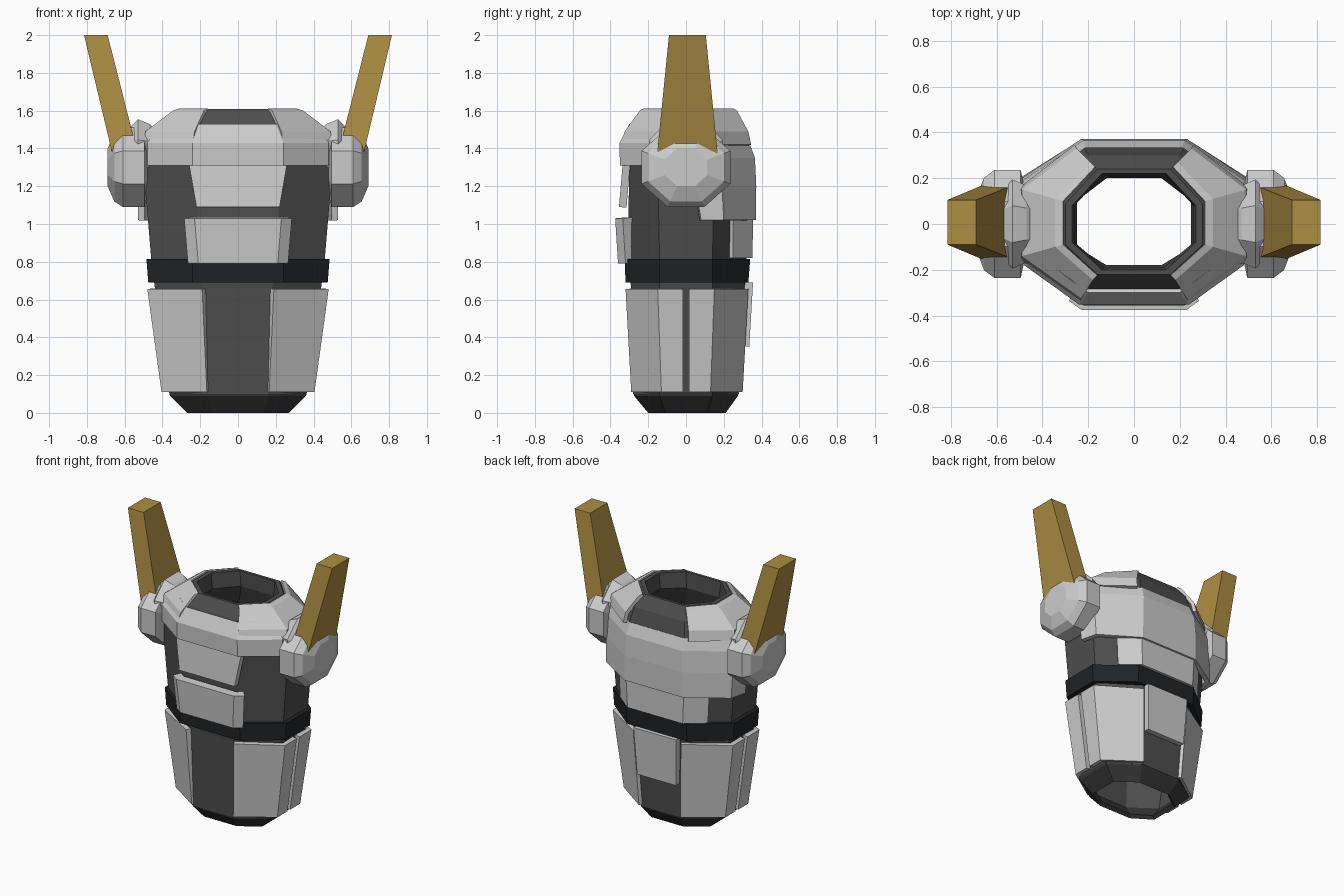
import bpy, bmesh
from math import cos, sin, pi

if "Cube" in bpy.data.objects:
    bpy.data.objects.remove(bpy.data.objects["Cube"])


def paint(name, rgb):
    m = bpy.data.materials.new(name)
    m.diffuse_color = (*rgb, 1)
    m.use_nodes = True
    m.node_tree.nodes["Principled BSDF"].inputs["Base Color"].default_value = m.diffuse_color
    return m


DARK = paint("dark_grey", (0.075, 0.075, 0.075))
BASE = paint("base_grey", (0.04, 0.04, 0.04))
BLACK = paint("belt_black", (0.015, 0.017, 0.02))
GOLD = paint("gold", (0.42, 0.27, 0.055))


def finish(name, bm, mat=None, thick=0, mirror=False):
    me = bpy.data.meshes.new(name)
    bm.to_mesh(me)
    bm.free()
    ob = bpy.data.objects.new(name, me)
    bpy.context.collection.objects.link(ob)
    if mat:
        me.materials.append(mat)
    if thick:
        s = ob.modifiers.new("Solidify", 'SOLIDIFY')
        s.thickness, s.offset = thick, -1
    if mirror:
        ob.modifiers.new("Mirror", 'MIRROR').use_axis = (True, False, False)
    return ob


def loft(name, rings, mat=None, tube=False, mirror=False):
    """Closed rings joined in order; tube joins last to first, else ends are capped."""
    bm = bmesh.new()
    R = [[bm.verts.new(p) for p in r] for r in rings]
    n = len(R[0])
    for a, b in zip(R, R[1:] + (R[:1] if tube else [])):
        for i in range(n):
            j = (i + 1) % n
            bm.faces.new((a[i], a[j], b[j], b[i]))
    if not tube:
        bm.faces.new(R[0])
        bm.faces.new(R[-1])
    bmesh.ops.recalc_face_normals(bm, faces=bm.faces)
    return finish(name, bm, mat, mirror=mirror)


def panel(name, rows, thick, mat=None, mirror=False):
    """Armour sheet through rows (z, [(x, y)...]) thickened inward."""
    bm = bmesh.new()
    R = [[bm.verts.new((x, y, z)) for x, y in pts] for z, pts in rows]
    for a, b in zip(R, R[1:]):
        for i in range(len(a) - 1):
            bm.faces.new((a[i], a[i + 1], b[i + 1], b[i]))
    return finish(name, bm, mat, thick, mirror)


def octa(z, sx, yf, yb, fx, sy):
    """Stretched octagon: side x, front y, back y, flat half widths."""
    return [(fx, yf, z), (sx, -sy, z), (sx, sy, z), (fx, yb, z),
            (-fx, yb, z), (-sx, sy, z), (-sx, -sy, z), (-fx, yf, z)]


def sym(half, back=False):
    """Half path, centre outward, completed across x = 0."""
    other = [(-x, y) for x, y in half]
    return half[::-1] + other if back else other[::-1] + half


# Hollow torso core with neck opening
loft("torso_core", [
    octa(0.10, 0.36, -0.28, 0.28, 0.16, 0.14),
    octa(0.66, 0.44, -0.29, 0.31, 0.18, 0.14),
    octa(0.82, 0.46, -0.31, 0.32, 0.21, 0.14),
    octa(1.30, 0.50, -0.30, 0.34, 0.22, 0.15),
    octa(1.43, 0.48, -0.31, 0.33, 0.22, 0.15),
    octa(1.53, 0.40, -0.28, 0.30, 0.20, 0.13),
    octa(1.61, 0.30, -0.22, 0.24, 0.16, 0.09),
    octa(1.61, 0.27, -0.20, 0.22, 0.14, 0.08),
    octa(1.50, 0.26, -0.19, 0.22, 0.13, 0.08),
    octa(1.30, 0.44, -0.27, 0.29, 0.20, 0.13),
    octa(0.66, 0.40, -0.26, 0.28, 0.17, 0.12),
    octa(0.10, 0.32, -0.25, 0.25, 0.14, 0.12)], DARK, tube=True)

# Tapered bottom cup, open underneath
loft("base_cup", [
    octa(0.00, 0.27, -0.20, 0.21, 0.13, 0.11),
    octa(0.09, 0.36, -0.275, 0.275, 0.16, 0.14),
    octa(0.11, 0.365, -0.28, 0.28, 0.16, 0.14),
    octa(0.11, 0.32, -0.25, 0.25, 0.14, 0.12),
    octa(0.02, 0.25, -0.18, 0.20, 0.12, 0.10)], BASE, tube=True)

# Belt
loft("belt", [
    octa(0.69, 0.475, -0.32, 0.33, 0.24, 0.14),
    octa(0.815, 0.485, -0.325, 0.34, 0.24, 0.14),
    octa(0.815, 0.44, -0.29, 0.30, 0.21, 0.13),
    octa(0.69, 0.42, -0.28, 0.29, 0.18, 0.13)], BLACK, tube=True)

# Wrapped hip plates, front and back
for side, s, y in (("front", -1, 0.30), ("back", 1, 0.31)):
    rows = []
    for z, ix, cx, sy, yo in ((0.11, 0.165, 0.405, 0.13, y - 0.01),
                              (0.655, 0.19, 0.48, 0.15, y + 0.02)):
        pts = [(ix, s * yo), (cx, s * sy), (cx, s * 0.015)]
        rows.append((z, pts if s < 0 else pts[::-1]))
    panel(side + "_hip_plate", rows, 0.035, mirror=True)

# Front plates
panel("belly_plate", [(0.79, sym([(0.21, -0.36), (0.265, -0.32)])),
                      (1.03, sym([(0.23, -0.375), (0.285, -0.335)]))], 0.06)
panel("chest_plate", [(1.09, sym([(0.22, -0.355)])),
                      (1.32, sym([(0.26, -0.335)]))], 0.04)
panel("chest_yoke", [
    (1.31, sym([(0.24, -0.35), (0.48, -0.18), (0.51, 0.0)])),
    (1.43, sym([(0.24, -0.352), (0.48, -0.18), (0.51, 0.0)])),
    (1.53, sym([(0.20, -0.30), (0.40, -0.15), (0.43, 0.0)]))], 0.03)

# Shoulder plates around the neck
panel("shoulder_plate", [
    (1.42, [(0.24, -0.345), (0.50, -0.16), (0.50, 0.16), (0.26, 0.345)]),
    (1.49, [(0.23, -0.325), (0.49, -0.14), (0.49, 0.15), (0.25, 0.33)]),
    (1.60, [(0.18, -0.245), (0.345, -0.10), (0.345, 0.11), (0.19, 0.27)]),
    (1.612, [(0.16, -0.225), (0.31, -0.09), (0.31, 0.10), (0.17, 0.25)])],
    0.025, mirror=True)

# Back plates
panel("upper_back_plate", [
    (1.02, sym([(0.23, 0.37), (0.50, 0.20), (0.53, 0.08)], True)),
    (1.20, sym([(0.23, 0.372), (0.505, 0.19), (0.525, 0.05)], True)),
    (1.35, sym([(0.22, 0.365), (0.50, 0.18), (0.515, 0.0)], True)),
    (1.43, sym([(0.21, 0.335), (0.49, 0.16), (0.50, 0.0)], True))], 0.035)
panel("lower_back_plate", [
    (0.82, sym([(0.22, 0.352), (0.35, 0.25)], True)),
    (1.03, sym([(0.23, 0.355), (0.36, 0.25)], True))], 0.035)
panel("tail_plate", [(0.35, sym([(0.155, 0.335)], True)),
                     (0.69, sym([(0.17, 0.355)], True))], 0.045)


def disc_stack(name, profile, zc, wide):
    """Octagonal rings stacked along x: profile of (x, radius)."""
    rings = []
    for x, r in profile:
        r /= cos(pi / 8)
        rings.append([(x, wide * r * cos(pi / 8 + k * pi / 4),
                       zc + r * sin(pi / 8 + k * pi / 4)) for k in range(8)])
    loft(name, rings, mirror=True)


# Shoulder pods and the joints behind them
disc_stack("shoulder_pod", [(0.47, 0.11), (0.495, 0.21), (0.61, 0.21), (0.655, 0.18),
                            (0.69, 0.10)], 1.30, 1.12)
disc_stack("shoulder_joint", [(0.42, 0.12), (0.47, 0.16), (0.53, 0.185), (0.575, 0.14)],
           1.37, 1.05)


# Leaning gold horns
def rect(z, x0, x1, y0, y1):
    return [(x0, y0, z), (x1, y0, z), (x1, y1, z), (x0, y1, z)]


loft("shoulder_horn", [rect(1.35, 0.525, 0.66, -0.155, 0.17),
                       rect(2.0, 0.69, 0.815, -0.09, 0.105)], GOLD, mirror=True)
